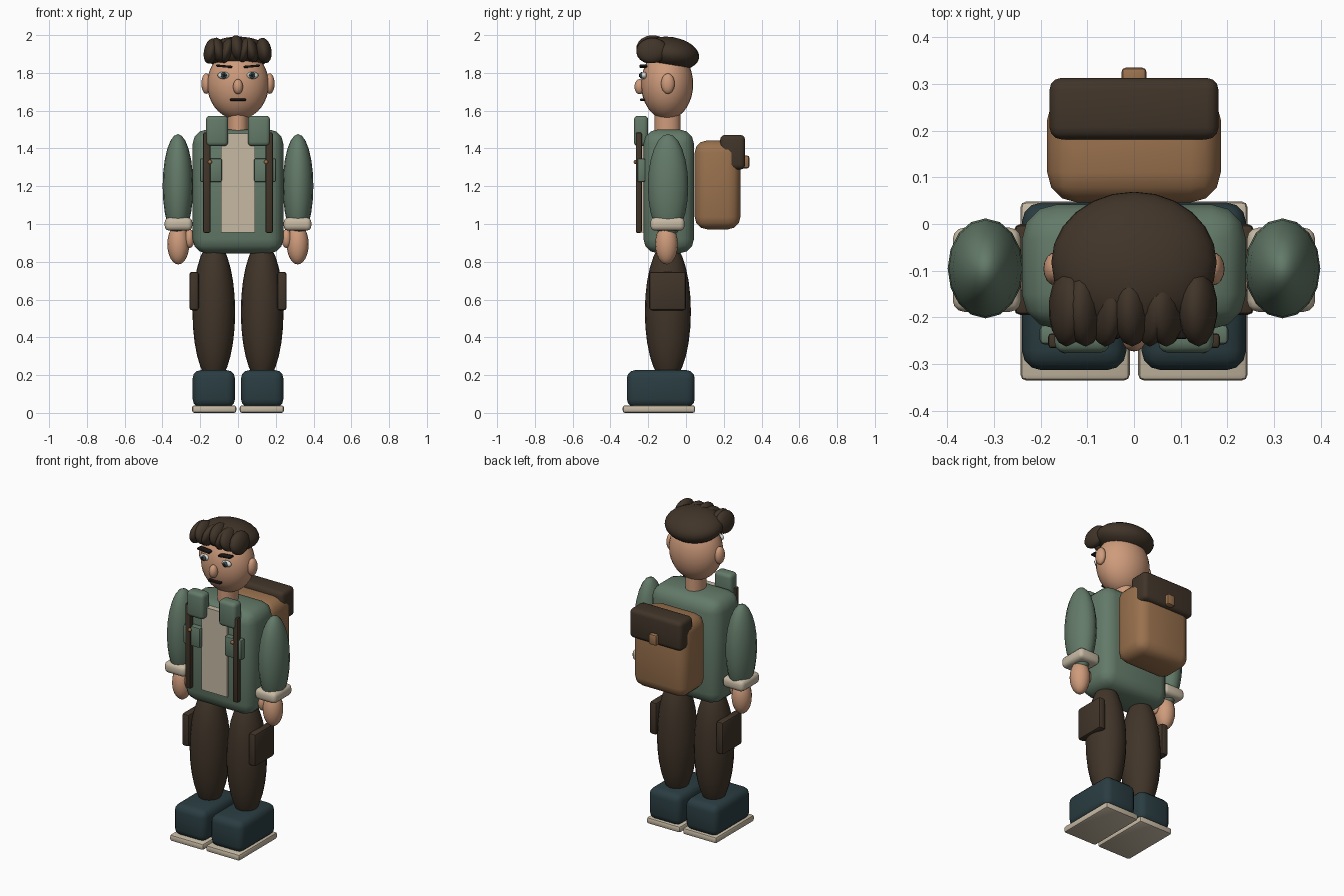
import bpy
import math


def material(name, rgb):
    m = bpy.data.materials.new(name)
    m.diffuse_color = (*rgb, 1)
    return m


GREEN = material("jacket_green", (0.125, 0.195, 0.140))
SKIN = material("skin", (0.62, 0.33, 0.20))
BROWN = material("dark_brown", (0.052, 0.035, 0.022))
TAN = material("leather_tan", (0.32, 0.165, 0.075))
TEAL = material("boot_teal", (0.023, 0.046, 0.053))
CREAM = material("cream", (0.57, 0.49, 0.37))
WHITE = material("eye_white", (0.70, 0.70, 0.66))
IRIS = material("iris_blue_grey", (0.05, 0.085, 0.10))
BLACK = material("near_black", (0.012, 0.009, 0.008))


def finish(name, mat):
    ob = bpy.context.object
    ob.name = name
    ob.data.materials.append(mat)
    return ob


def ball(name, mat, c, r, rot=(0, 0, 0), seg=16, rings=12):
    """Smooth ellipsoid from centre and radii."""
    bpy.ops.mesh.primitive_uv_sphere_add(segments=seg, ring_count=rings, radius=1,
                                         location=c, rotation=rot)
    ob = finish(name, mat)
    ob.scale = r
    bpy.ops.object.shade_smooth()
    return ob


def box(name, mat, x, y, z, bevel=0.0, seg=3, rot=(0, 0, 0)):
    """Bevelled box from its x, y and z ranges."""
    c = [(a + b) / 2 for a, b in (x, y, z)]
    bpy.ops.mesh.primitive_cube_add(size=1, location=c, rotation=rot)
    ob = finish(name, mat)
    ob.scale = [b - a for a, b in (x, y, z)]
    bpy.ops.object.transform_apply(location=False, rotation=False, scale=True)
    if bevel:
        mod = ob.modifiers.new("bevel", 'BEVEL')
        mod.width = bevel
        mod.segments = seg
        bpy.ops.object.modifier_apply(modifier="bevel")
        bpy.ops.object.shade_smooth_by_angle(angle=math.radians(35))
    return ob


# Torso and shirt front
box("jacket_body", GREEN, (-0.24, 0.24), (-0.225, 0.042), (0.845, 1.50), 0.075)
box("shirt_front", CREAM, (-0.09, 0.09), (-0.236, -0.20), (0.955, 1.48))

# Neck and head
bpy.ops.mesh.primitive_cylinder_add(vertices=20, radius=1, depth=0.15, location=(0, -0.098, 1.535))
neck = finish("neck", SKIN)
neck.scale = (0.056, 0.068, 1)
bpy.ops.object.shade_smooth_by_angle()
ball("head", SKIN, (0, -0.1, 1.74), (0.163, 0.138, 0.187), seg=28, rings=18)
ball("nose", SKIN, (0, -0.245, 1.727), (0.026, 0.028, 0.040))
box("mouth", BLACK, (-0.042, 0.042), (-0.243, -0.215), (1.652, 1.664), 0.004, 2)

# Hair cap and front locks: x, top-to-bottom centre, half width, lean
ball("hair_cap", BROWN, (0, -0.082, 1.902), (0.177, 0.153, 0.088),
     (math.radians(-9), 0, 0), 24, 14)
for i, (x, z, w, lean) in enumerate([
        (-0.143, 1.915, 0.038, 12), (-0.105, 1.920, 0.038, -14), (-0.060, 1.918, 0.034, 16),
        (-0.005, 1.932, 0.040, -8), (0.035, 1.920, 0.032, 14), (0.068, 1.922, 0.038, -16),
        (0.137, 1.918, 0.041, -10)]):
    ball(f"hair_lock_{i + 1}", BROWN, (x, -0.18, z), (w, 0.083, 0.068),
         (math.radians(6), math.radians(lean), 0), 14, 10)

# Paired parts
for side, s in (("left", 1), ("right", -1)):
    def pbox(name, mat, x, y, z, *args, **kw):
        return box(f"{side}_{name}", mat, tuple(sorted((s * x[0], s * x[1]))), y, z, *args, **kw)

    def pball(name, mat, c, r, *args):
        return ball(f"{side}_{name}", mat, (s * c[0], c[1], c[2]), r, *args)

    # Face
    pball("ear", SKIN, (0.168, -0.096, 1.743), (0.026, 0.036, 0.054))
    pball("eye", WHITE, (0.077, -0.222, 1.787), (0.031, 0.016, 0.019))
    pball("iris", IRIS, (0.075, -0.236, 1.787), (0.016, 0.010, 0.017))
    pball("pupil", BLACK, (0.075, -0.245, 1.787), (0.008, 0.005, 0.009))
    pbox("eyebrow", BLACK, (0.030, 0.116), (-0.246, -0.205), (1.829, 1.841), 0.005, 2,
         rot=(0, math.radians(-s * 5), 0))

    # Arm
    pball("sleeve", GREEN, (0.318, -0.095, 1.20), (0.081, 0.107, 0.276))
    pbox("cuff", CREAM, (0.242, 0.388), (-0.188, -0.008), (0.965, 1.034), 0.024)
    pball("hand", SKIN, (0.316, -0.103, 0.893), (0.058, 0.060, 0.107))
    pball("thumb", SKIN, (0.257, -0.118, 0.923), (0.027, 0.032, 0.050))

    # Jacket trim
    pbox("collar", GREEN, (0.052, 0.170), (-0.276, -0.200), (1.412, 1.573), 0.022)
    pbox("chest_pocket", GREEN, (0.085, 0.202), (-0.258, -0.215), (1.222, 1.348), 0.010, 2)
    pbox("strap", BROWN, (0.146, 0.184), (-0.266, -0.234), (0.953, 1.485), 0.008, 2)
    pball("button", TAN, (0.148, -0.268, 1.328), (0.011, 0.009, 0.011))

    # Leg
    pball("trouser_leg", BROWN, (0.128, -0.096, 0.535), (0.113, 0.122, 0.375), (0, 0, 0), 20, 14)
    pbox("cargo_pocket", BROWN, (0.207, 0.257), (-0.195, 0.0), (0.543, 0.747), 0.014, 2)
    pbox("boot", TEAL, (0.016, 0.240), (-0.313, 0.046), (0.030, 0.226), 0.042)
    pbox("sole", CREAM, (0.009, 0.243), (-0.335, 0.048), (0.0, 0.040), 0.012, 2)

# Backpack
box("backpack_bag", TAN, (-0.186, 0.186), (0.046, 0.288), (0.972, 1.442), 0.065)
box("backpack_flap", BROWN, (-0.181, 0.181), (0.181, 0.313), (1.288, 1.472), 0.026)
box("backpack_buckle", TAN, (-0.027, 0.027), (0.285, 0.335), (1.295, 1.362), 0.010, 2)
